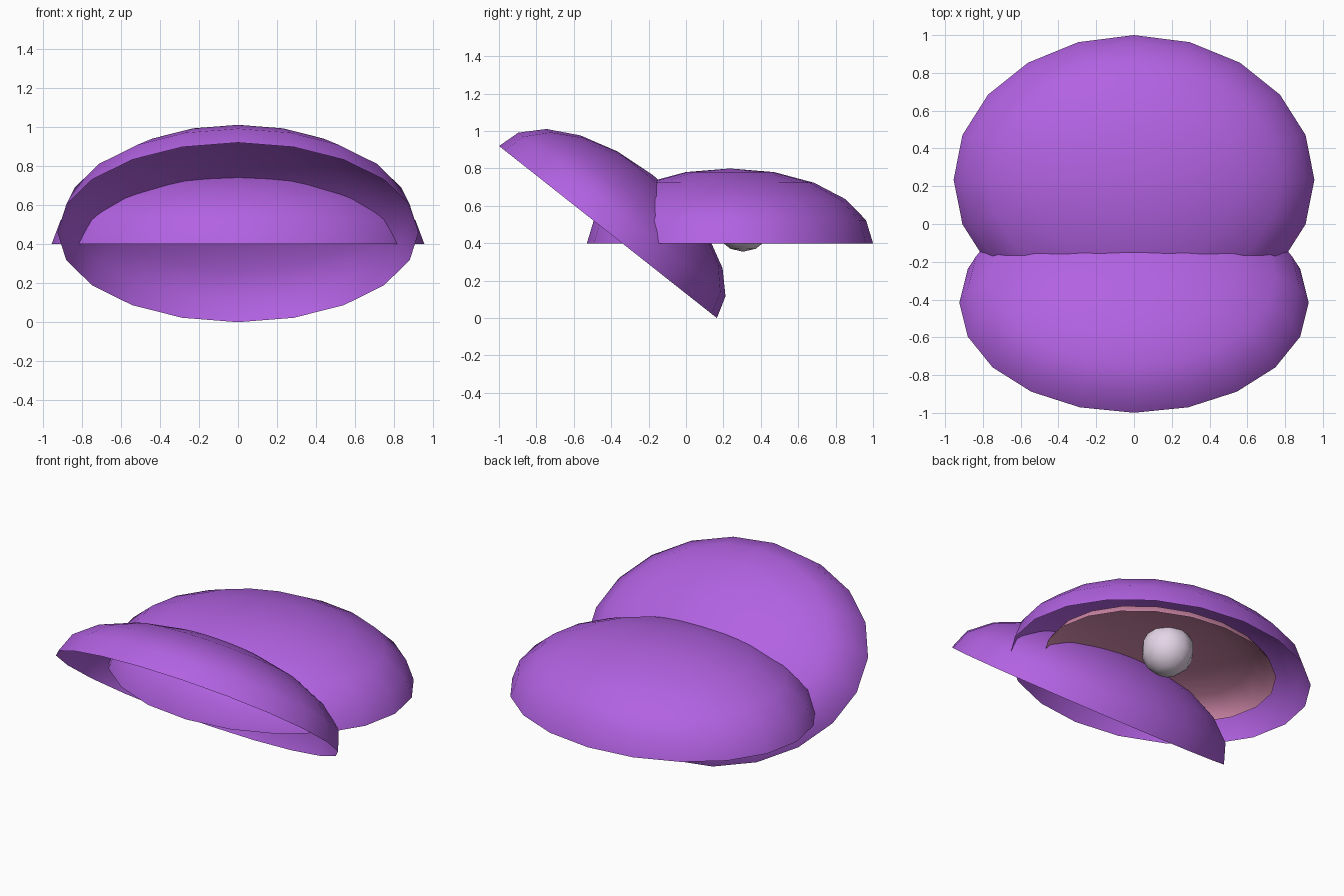
import bpy, bmesh, math
from mathutils import Matrix

if "Cube" in bpy.data.objects:
    bpy.data.objects.remove(bpy.data.objects["Cube"])


def material(name, rgb):
    m = bpy.data.materials.new(name)
    m.diffuse_color = (*rgb, 1)
    m.use_nodes = True
    m.node_tree.nodes["Principled BSDF"].inputs["Base Color"].default_value = m.diffuse_color
    return m


purple = material("shell purple", (0.445, 0.122, 0.76))
pink = material("flesh pink", (0.72, 0.28, 0.45))
white = material("pearl white", (0.80, 0.68, 0.82))


def ellipsoid(name, mat, loc, radii, segs, rings, tilt=0, half=True):
    """Ellipsoid, or an open upper half of one, tilted about x."""
    bm = bmesh.new()
    bmesh.ops.create_uvsphere(bm, u_segments=segs, v_segments=rings, radius=1)
    if half:
        low = [v for v in bm.verts if v.co.z < -0.01]
        bmesh.ops.delete(bm, geom=low, context='VERTS')
    bm.transform(Matrix.Diagonal((*radii, 1)))
    for f in bm.faces:
        f.smooth = True
    me = bpy.data.meshes.new(name)
    bm.to_mesh(me)
    bm.free()
    me.materials.append(mat)
    ob = bpy.data.objects.new(name, me)
    ob.location = loc
    ob.rotation_euler.x = math.radians(tilt)
    bpy.context.collection.objects.link(ob)
    return ob


# Two open shell halves, the front one tilted and crossing the back one
ellipsoid("back_shell", purple, (0, 0.235, 0.4), (0.955, 0.765, 0.4), 20, 10)
ellipsoid("front_shell", purple, (0, -0.417, 0.46), (0.925, 0.742, 0.388), 20, 10, tilt=-38.3)

# Shallow flesh dome under the back shell
ellipsoid("inner_flesh", pink, (0, 0.235, 0.435), (0.735, 0.59, 0.17), 20, 10)

# Pearl
ellipsoid("pearl", white, (0, 0.305, 0.511), (0.156, 0.156, 0.156), 10, 7, half=False)
